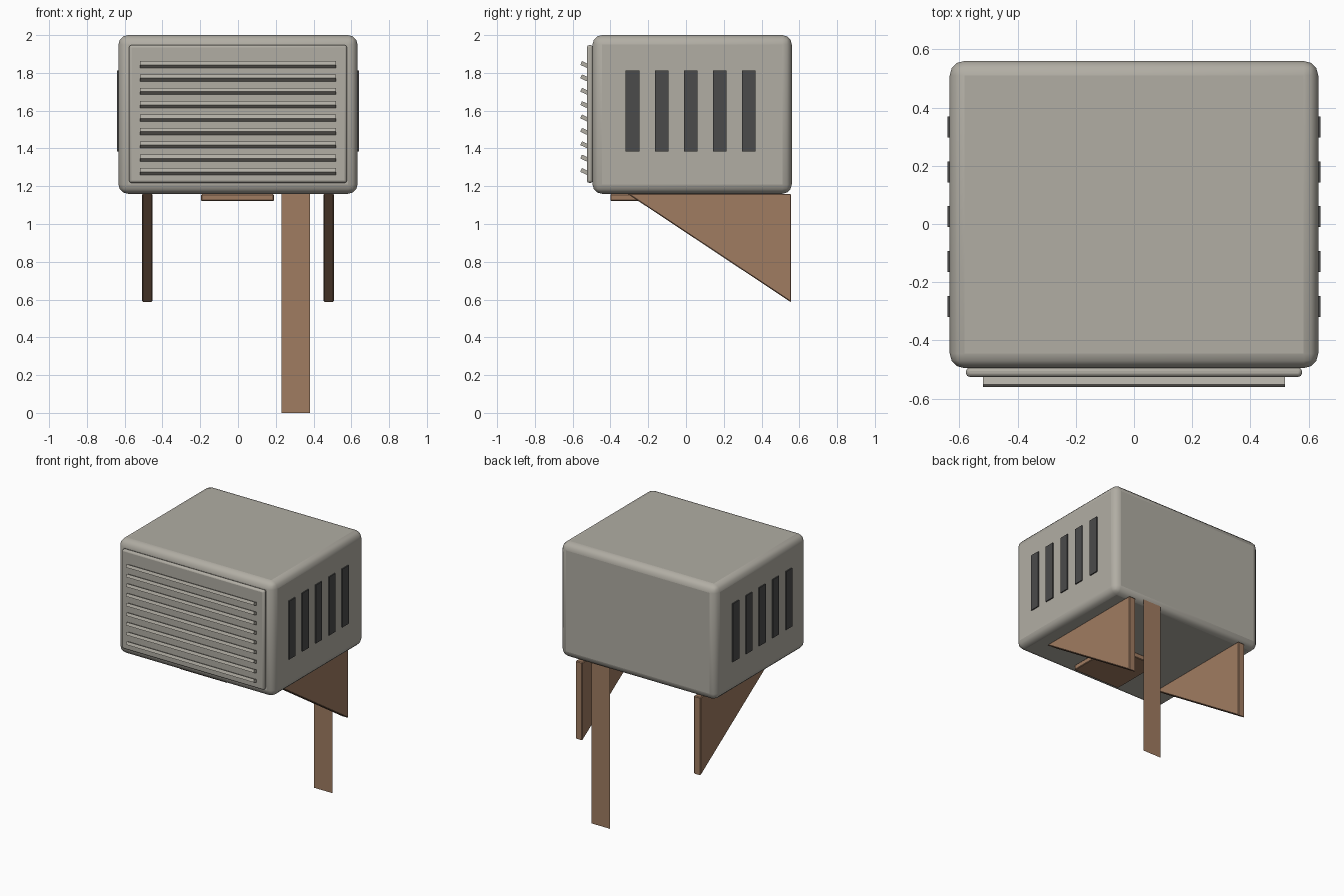
import bpy, bmesh, math
from mathutils import Matrix

if "Cube" in bpy.data.objects:
    bpy.data.objects.remove(bpy.data.objects["Cube"])


def material(name, rgb):
    m = bpy.data.materials.new(name)
    m.diffuse_color = (*rgb, 1)
    m.use_nodes = True
    m.node_tree.nodes["Principled BSDF"].inputs["Base Color"].default_value = m.diffuse_color
    return m


GREY = material("warm_grey", (0.44, 0.42, 0.37))
DARK = material("vent_dark", (0.07, 0.07, 0.07))
BROWN = material("bracket_brown", (0.35, 0.20, 0.12))


def finish(name, bm, mat, bevel=0, segments=1, smooth=False):
    bmesh.ops.recalc_face_normals(bm, faces=bm.faces[:])
    me = bpy.data.meshes.new(name)
    bm.to_mesh(me)
    bm.free()
    me.materials.append(mat)
    ob = bpy.data.objects.new(name, me)
    bpy.context.collection.objects.link(ob)
    if bevel:
        mod = ob.modifiers.new("bevel", 'BEVEL')
        mod.width, mod.segments = bevel, segments
    if smooth:
        bpy.ops.object.select_all(action='DESELECT')
        bpy.context.view_layer.objects.active = ob
        ob.select_set(True)
        bpy.ops.object.shade_smooth_by_angle(angle=math.radians(40))
    return ob


def box(name, lo, hi, mat, tilt=0, **kw):
    size = [b - a for a, b in zip(lo, hi)]
    mid = [(a + b) / 2 for a, b in zip(lo, hi)]
    bm = bmesh.new()
    bmesh.ops.create_cube(bm, size=1, matrix=Matrix.Translation(mid)
                          @ Matrix.Rotation(tilt, 4, 'X') @ Matrix.Diagonal((*size, 1)))
    return finish(name, bm, mat, **kw)


# Rounded housing and front grille panel
box("housing", (-0.633, -0.495, 1.16), (0.633, 0.56, 2.0), GREY,
    bevel=0.05, segments=3, smooth=True)
box("grille_panel", (-0.577, -0.525, 1.218), (0.577, -0.493, 1.947), GREY,
    bevel=0.012, segments=2, smooth=True)

# Tilted grille slats
for i in range(9):
    z = 1.84 - i * 0.0708
    box(f"grille_slat_{i + 1}", (-0.518, -0.558, z - 0.011), (0.518, -0.498, z + 0.011),
        GREY, tilt=math.radians(-25))

# Side vents
for side, s in (("right", 1), ("left", -1)):
    for i in range(5):
        y = -0.283 + i * 0.154
        x0, x1 = sorted((s * 0.632, s * 0.641))
        box(f"vent_{side}_{i + 1}", (x0, y - 0.036, 1.385), (x1, y + 0.036, 1.813), DARK)

# Triangular wall brackets
for side, s in (("right", 1), ("left", -1)):
    bm = bmesh.new()
    tri = [(-0.31, 1.16), (0.557, 1.16), (0.557, 0.585)]
    face = bm.faces.new([bm.verts.new((s * 0.48 - 0.0275, y, z)) for y, z in tri])
    ext = bmesh.ops.extrude_face_region(bm, geom=[face])["geom"]
    bmesh.ops.translate(bm, vec=(0.055, 0, 0),
                        verts=[v for v in ext if isinstance(v, bmesh.types.BMVert)])
    finish(f"bracket_{side}", bm, BROWN, bevel=0.005)

# Drip tray under the housing
box("drip_tray", (-0.195, -0.40, 1.122), (0.19, 0.0, 1.158), BROWN, bevel=0.004)

# Flat strip hanging behind
bm = bmesh.new()
bm.faces.new([bm.verts.new((x, 0.555, z)) for x, z in
              ((0.23, 0.0), (0.38, 0.0), (0.38, 1.18), (0.23, 1.18))])
finish("hanging_strip", bm, BROWN)
